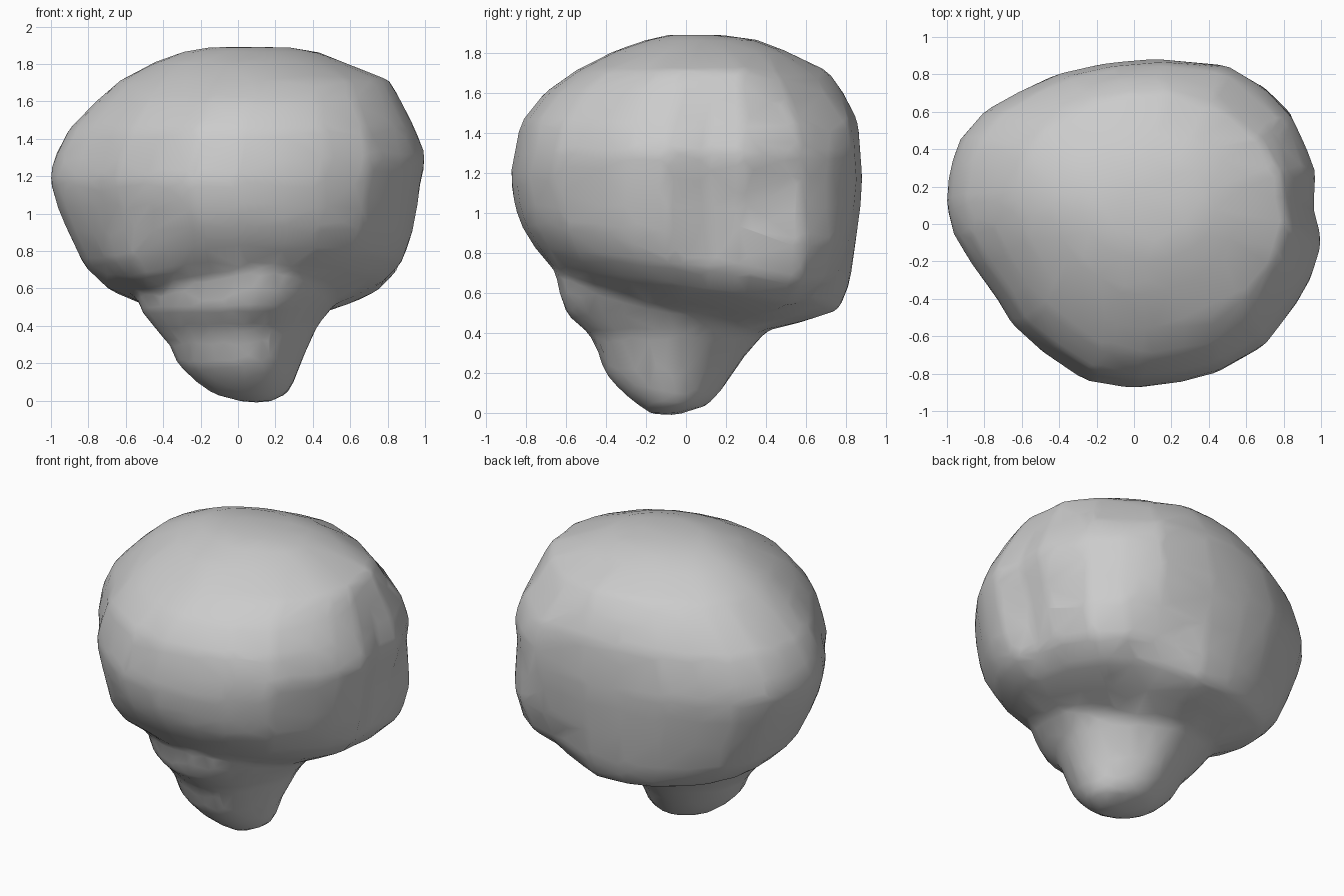
import bpy, bmesh, math
from mathutils import Vector

# Plan outline of the bulbous crown (counter-clockwise, x / y)
CROWN = [(.97, .28), (.85, .57), (.70, .73), (.50, .85), (.13, .88), (-.15, .855), (-.40, .80),
         (-.60, .71), (-.80, .60), (-.93, .45), (-.98, .30), (-1, .12), (-.96, -.05),
         (-.85, -.22), (-.72, -.39), (-.64, -.53), (-.47, -.68), (-.25, -.83), (0, -.87),
         (.25, -.84), (.45, -.79), (.70, -.65), (.87, -.42), (.94, -.30), (1, -.10), (.95, .10)]
CROWN = [(x, y / .875) for x, y in CROWN]

# Slightly diamond-shaped plan of the stalk, its front ridge pulled to the right
STALK = []
for i in range(24):
    a = math.tau * i / 24
    c, s = math.cos(a), math.sin(a)
    r = (abs(c) ** 1.7 + abs(s) ** 1.7) ** (-1 / 1.7)
    STALK.append((r * c + .16 * max(0, -s) * (1 - c * c), r * s))

# Levels: z, xmin, xmax, ymin, ymax, slope along y, roundness of the outline
CROWN_LEVELS = [
    (.47, -.38, .40, -.40, .40, .15, .6), (.54, -.52, .60, -.55, .58, .15, .6),
    (.63, -.71, .78, -.68, .77, .15, .5), (.74, -.83, .89, -.76, .82, .11, .3),
    (.90, -.91, .945, -.83, .85, .04, .15), (1.04, -.97, .965, -.865, .87, 0, .1),
    (1.18, -1.01, .985, -.885, .88, 0, .05), (1.30, -.985, 1.01, -.865, .87, 0, .05),
    (1.45, -.91, .955, -.835, .86, 0, .15), (1.60, -.765, .88, -.715, .79, 0, .3),
    (1.71, -.64, .82, -.56, .71, 0, .4), (1.81, -.45, .57, -.36, .50, 0, .5),
    (1.865, -.30, .43, -.20, .36, 0, .6), (1.89, -.15, .28, -.10, .18, 0, .7)]
STALK_LEVELS = [
    (-.01, .03, .17, -.17, -.04, 0, .5), (.035, -.14, .27, -.24, .11, 0, .3),
    (.11, -.24, .31, -.33, .18, 0, .2), (.20, -.33, .34, -.41, .24, 0, 0),
    (.30, -.37, .385, -.44, .31, 0, 0), (.40, -.46, .43, -.49, .40, 0, 0),
    (.49, -.53, .50, -.60, .50, 0, 0), (.60, -.54, .57, -.64, .55, 0, 0),
    (.72, -.46, .54, -.66, .50, 0, 0), (.84, -.35, .45, -.60, .40, 0, 0)]

# Bumps and dents: centre, reach, outward push
LUMPS = [((.78, .60, .78), .35, .07), ((.45, .70, .52), .30, -.05), ((.58, .64, 1.64), .30, -.06),
         ((-.56, -.42, .68), .30, .06), ((.95, .15, .95), .25, -.03)]


def loft(bm, outline, levels):
    """Skin a closed body through scaled copies of one outline."""
    rings = []
    for z, x0, x1, y0, y1, slope, rnd in levels:
        ring = []
        for u, v in outline:
            h = math.hypot(u, v)
            u, v = u + (u / h - u) * rnd, v + (v / h - v) * rnd
            y = y0 + (y1 - y0) * (v + 1) / 2
            ring.append(bm.verts.new((x0 + (x1 - x0) * (u + 1) / 2, y, z - slope * y)))
        rings.append(ring)
    n = len(outline)
    for a, b in zip(rings, rings[1:]):
        for i in range(n):
            j = (i + 1) % n
            bm.faces.new((a[i], a[j], b[j], b[i]))
    bm.faces.new(rings[0][::-1])
    bm.faces.new(rings[-1])


# Crown and stalk, fused into one lumpy skin
bm = bmesh.new()
loft(bm, CROWN, CROWN_LEVELS)
for v in bm.verts:
    for centre, reach, push in LUMPS:
        d = (v.co - Vector(centre)).length / reach
        if d < 1:
            v.co += (v.co - Vector((0, 0, 1.1))).normalized() * push * (1 - d * d)
loft(bm, STALK, STALK_LEVELS)
mesh = bpy.data.meshes.new("lumpy_bulb")
bm.to_mesh(mesh)
bm.free()
bulb = bpy.data.objects.new("lumpy_bulb", mesh)
bpy.context.collection.objects.link(bulb)

fuse = bulb.modifiers.new("fuse", 'REMESH')
fuse.mode = 'VOXEL'
fuse.voxel_size = .03
fuse.use_smooth_shade = True
soften = bulb.modifiers.new("soften", 'SMOOTH')
soften.factor = .5
soften.iterations = 10
coarsen = bulb.modifiers.new("coarsen", 'DECIMATE')
coarsen.ratio = .06
